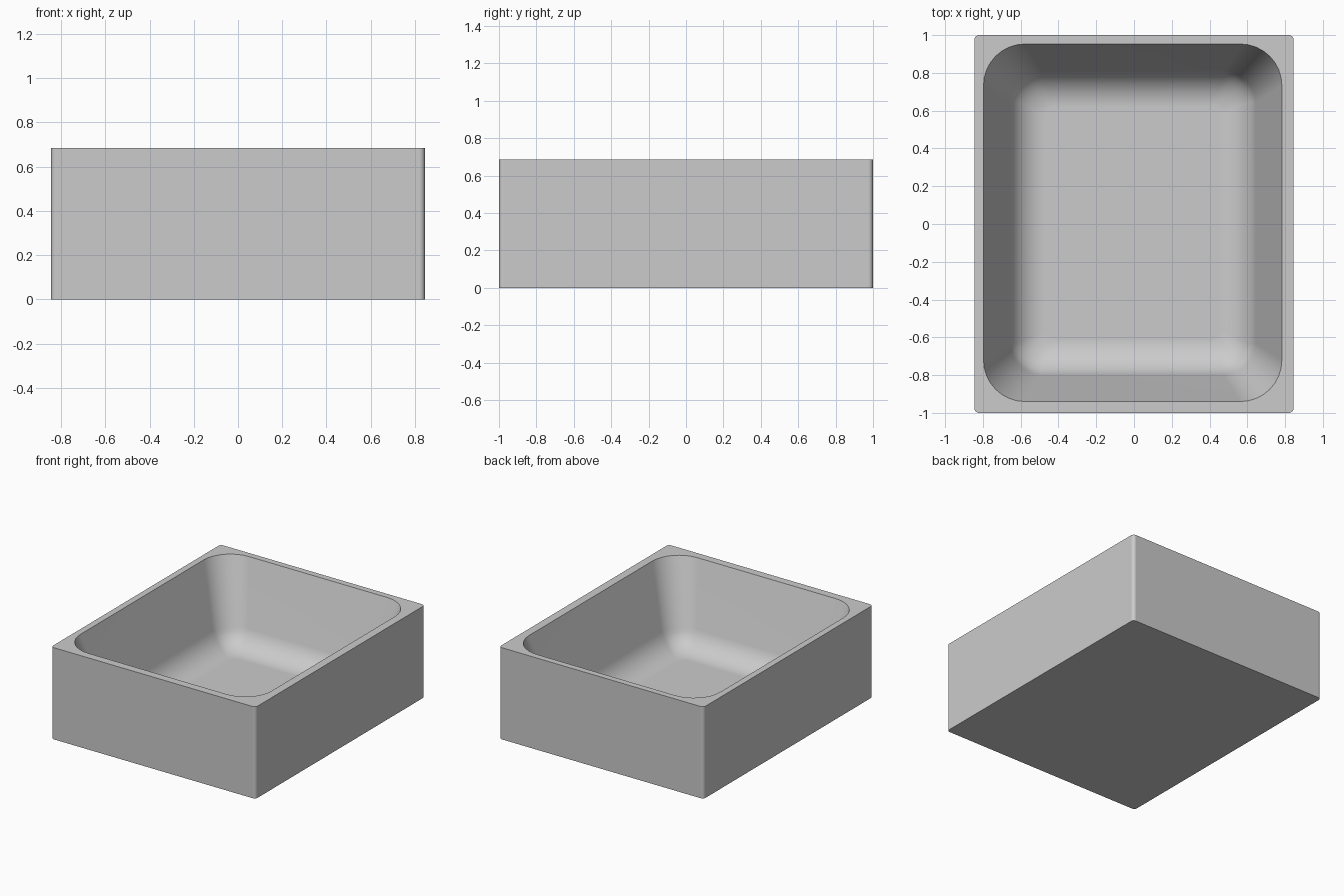
import bpy, bmesh, math

if "Cube" in bpy.data.objects:
    bpy.data.objects.remove(bpy.data.objects["Cube"])

SEG = 8          # segments per rounded corner
HEIGHT = 0.685   # outer height
DEPTH = 0.6      # basin depth
FILLET = 0.2     # floor fillet radius
WALL = math.radians(17)  # wall lean from vertical


def ring(bm, x0, x1, y0, y1, r, z):
    """Rounded rectangle loop of vertices."""
    verts = []
    corners = [(x1 - r, y1 - r), (x0 + r, y1 - r), (x0 + r, y0 + r), (x1 - r, y0 + r)]
    for k, (cx, cy) in enumerate(corners):
        for i in range(SEG + 1):
            a = math.pi / 2 * (k + i / SEG)
            verts.append(bm.verts.new((cx + r * math.cos(a), cy + r * math.sin(a), z)))
    return verts


bm = bmesh.new()

# outer block: base and rim loops
rings = [ring(bm, -0.845, 0.845, -1, 1, 0.025, z) for z in (0, HEIGHT)]

# basin profile as (inset, depth, corner radius): sloped wall, then floor fillet
wall_d = DEPTH - FILLET * (1 - math.sin(WALL))
wall_in = wall_d * math.tan(WALL)
profile = [(0, 0, 0.22), (wall_in, wall_d, 0.17)]
for i in range(1, 9):
    a = WALL + (math.pi / 2 - WALL) * i / 8
    inset = wall_in + FILLET * (math.cos(WALL) - math.cos(a))
    depth = wall_d + FILLET * (math.sin(a) - math.sin(WALL))
    profile.append((inset, depth, 0.17 - 0.12 * i / 8))
for inset, depth, r in profile:
    rings.append(ring(bm, -0.797 + inset, 0.783 - inset,
                      -0.94 + inset, 0.953 - inset, r, HEIGHT - depth))

# skin between consecutive loops, then close the base and basin floor
n = len(rings[0])
for a, b in zip(rings, rings[1:]):
    for i in range(n):
        j = (i + 1) % n
        bm.faces.new((a[i], a[j], b[j], b[i]))
bm.faces.new(list(reversed(rings[0])))
bm.faces.new(rings[-1])
bmesh.ops.recalc_face_normals(bm, faces=bm.faces)

mesh = bpy.data.meshes.new("basin_block")
bm.to_mesh(mesh)
bm.free()
basin = bpy.data.objects.new("basin_block", mesh)
bpy.context.collection.objects.link(basin)

# single plain grey
grey = bpy.data.materials.new("plain grey")
grey.diffuse_color = (0.6, 0.6, 0.6, 1)
grey.use_nodes = True
grey.node_tree.nodes["Principled BSDF"].inputs["Base Color"].default_value = grey.diffuse_color
mesh.materials.append(grey)

# smooth curves with flat-looking large faces
bpy.context.view_layer.objects.active = basin
basin.select_set(True)
bpy.ops.object.shade_smooth_by_angle(angle=math.radians(35))
weighted = basin.modifiers.new("weighted normals", 'WEIGHTED_NORMAL')
weighted.keep_sharp = True
